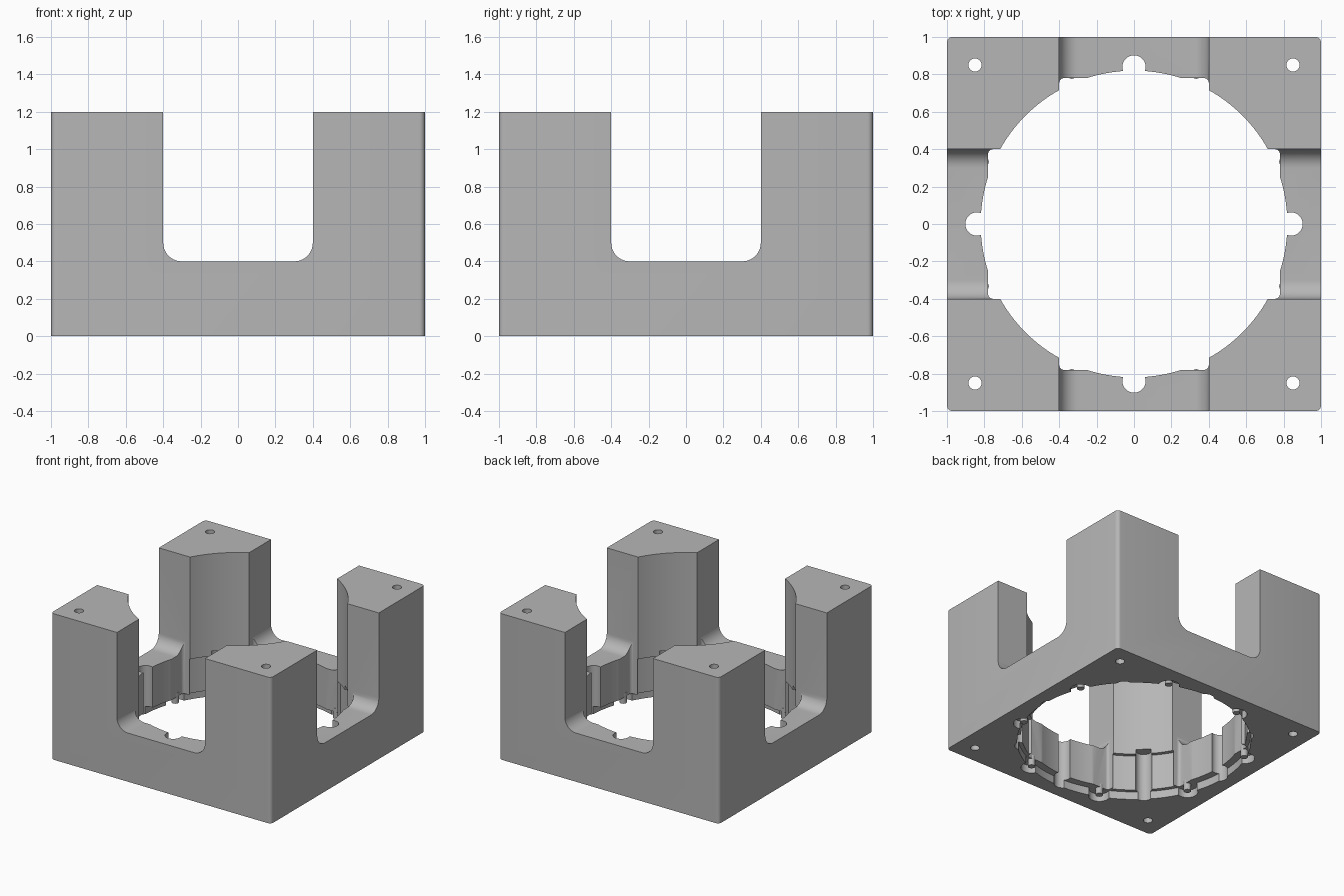
import bpy, bmesh
from math import radians, cos, sin, pi

if "Cube" in bpy.data.objects:
    bpy.data.objects.remove(bpy.data.objects["Cube"], do_unlink=True)

grey = bpy.data.materials.new("plain grey")
grey.use_nodes = True
grey.diffuse_color = (0.47, 0.47, 0.47, 1)
grey.node_tree.nodes["Principled BSDF"].inputs["Base Color"].default_value = grey.diffuse_color


def prism(name, points, low, high, axis="z"):
    """Extrude a closed counter-clockwise outline along z, or an (x, z) outline along y."""
    bm = bmesh.new()
    face = bm.faces.new([bm.verts.new((x, y, low) if axis == "z" else (x, low, y)) for x, y in points])
    new = bmesh.ops.extrude_face_region(bm, geom=[face])["geom"]
    d = high - low
    bmesh.ops.translate(bm, verts=[v for v in new if isinstance(v, bmesh.types.BMVert)],
                        vec=(0, 0, d) if axis == "z" else (0, d, 0))
    bmesh.ops.recalc_face_normals(bm, faces=bm.faces)
    mesh = bpy.data.meshes.new(name)
    bm.to_mesh(mesh)
    bm.free()
    obj = bpy.data.objects.new(name, mesh)
    bpy.context.collection.objects.link(obj)
    mesh.materials.append(grey)
    return obj


def arc(cx, cy, r, start, end, steps):
    return [(cx + r * cos(radians(start + (end - start) * i / steps)),
             cy + r * sin(radians(start + (end - start) * i / steps))) for i in range(steps + 1)]


def circle(cx, cy, r, steps=32):
    return arc(cx, cy, r, 0, 360, steps)[:-1]


def rounded(w, h, r):
    """Rounded rectangle from its half sizes."""
    return (arc(w - r, h - r, r, 0, 90, 6) + arc(r - w, h - r, r, 90, 180, 6)
            + arc(r - w, r - h, r, 180, 270, 6) + arc(w - r, r - h, r, 270, 360, 6))


def cut(target, cutter):
    cutter.hide_render = True
    mod = target.modifiers.new("cut", "BOOLEAN")
    mod.operation = "DIFFERENCE"
    mod.solver = "EXACT"
    mod.object = cutter
    bpy.context.view_layer.update()
    graph = bpy.context.evaluated_depsgraph_get()
    mesh = bpy.data.meshes.new_from_object(target.evaluated_get(graph))
    target.modifiers.clear()
    target.data = mesh
    bpy.data.objects.remove(cutter, do_unlink=True)


# Square housing with softened vertical corners
housing = prism("housing", rounded(1, 1, 0.03), 0, 1.2)

# Two crossing U-shaped slots that leave the four corner towers
u_shape = ([(0.4, 1.5), (-0.4, 1.5)] + arc(-0.3, 0.5, 0.1, 180, 270, 10)
           + arc(0.3, 0.5, 0.1, 270, 360, 10))
for turn in (0, pi / 2):
    slot = prism("slot_cutter", u_shape, -1.5, 1.5, "y")
    slot.rotation_euler.z = turn
    cut(housing, slot)

# Central bore, with a flat-sided opening along each slot
cut(housing, prism("bore_cutter", circle(0, 0, 0.82, 128), -0.2, 1.5))
cut(housing, prism("opening_cutter_y", rounded(0.4, 0.78, 0.025), -0.2, 0.6))
cut(housing, prism("opening_cutter_x", rounded(0.78, 0.4, 0.025), -0.2, 0.6))

# Shallow seat in the underside
SEAT = 0.065
cut(housing, prism("seat_cutter", circle(0, 0, 0.88, 128), -0.2, SEAT))

for i in range(8):
    a = radians(45 * i)
    # Round vertical grooves; those under the towers are blind
    cut(housing, prism("groove_cutter", circle(0.84 * cos(a), 0.84 * sin(a), 0.062), -0.2, 0.4 if i % 2 else 0.6))
    # Lobes of the seat, each with a hanging peg
    b = a + radians(22.5)
    x, y = 0.87 * cos(b), 0.87 * sin(b)
    cut(housing, prism("lobe_cutter", circle(x, y, 0.08), -0.2, SEAT))
    prism("peg", circle(x, y, 0.028, 20), 0.01, SEAT + 0.03)

for i in range(4):
    # Pocket beneath each tower
    mid = 45 + 90 * i
    cut(housing, prism("pocket_cutter", [(0, 0)] + arc(0, 0, 0.85, mid - 16, mid + 16, 16), 0.02, 0.36))

# Screw holes through the towers
for sx in (-1, 1):
    for sy in (-1, 1):
        cut(housing, prism("screw_hole_cutter", circle(0.85 * sx, 0.85 * sy, 0.035, 24), -0.2, 1.5))

# Smooth the curved walls, keep the edges crisp
bpy.ops.object.select_all(action="DESELECT")
for obj in bpy.context.collection.objects:
    if obj.name.startswith(("housing", "peg")):
        obj.select_set(True)
        bpy.context.view_layer.objects.active = obj
bpy.ops.object.shade_smooth_by_angle(angle=radians(30))
